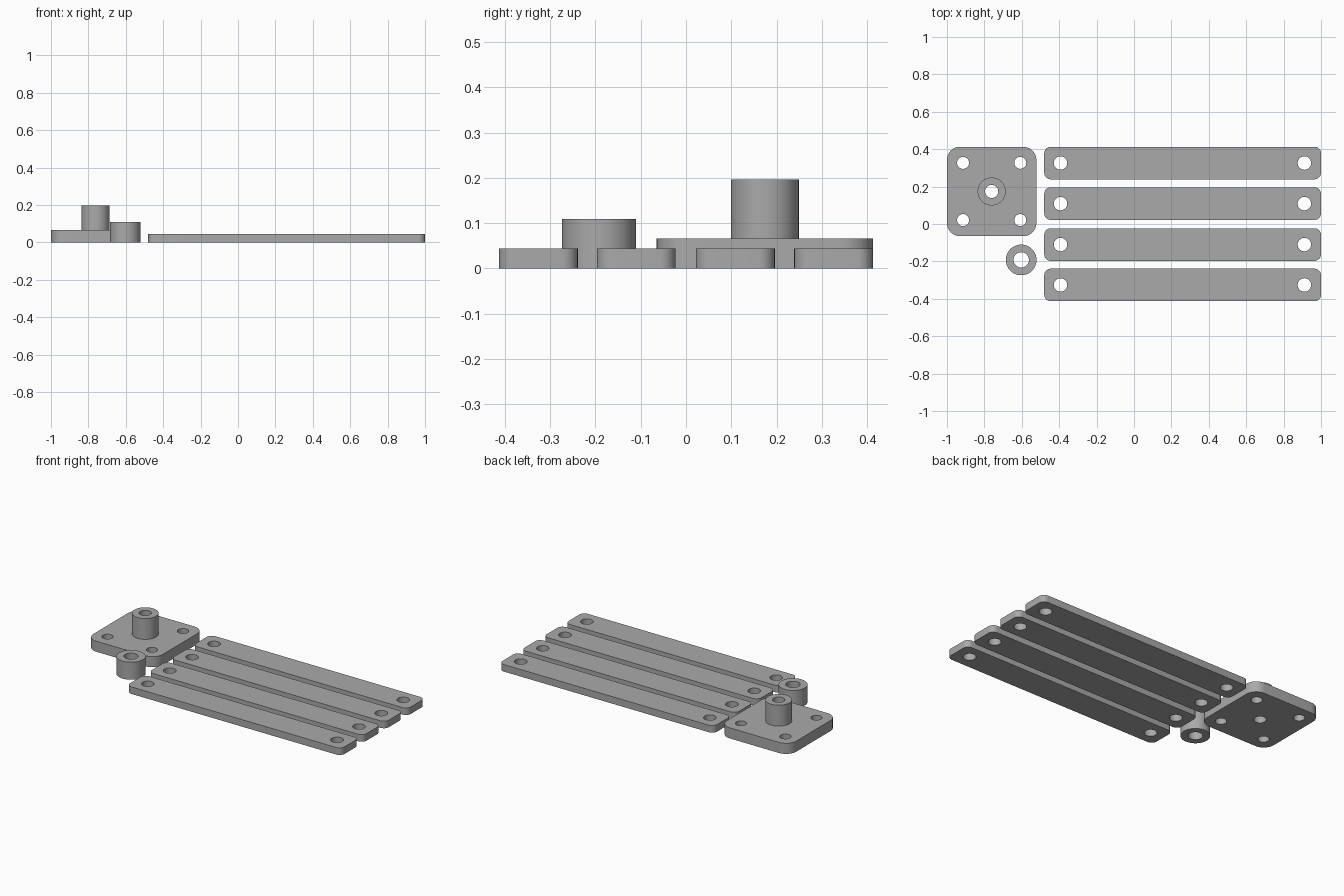
import bpy, bmesh, math
from mathutils import Vector

if "Cube" in bpy.data.objects:
    bpy.data.objects.remove(bpy.data.objects["Cube"])

grey = bpy.data.materials.new("plain_grey")
grey.diffuse_color = (0.4, 0.4, 0.4, 1)
grey.use_nodes = True
grey.node_tree.nodes["Principled BSDF"].inputs["Base Color"].default_value = grey.diffuse_color


def circle(x, y, r, n=48):
    return [(x + r * math.cos(2 * math.pi * i / n),
             y + r * math.sin(2 * math.pi * i / n)) for i in range(n)]


def rounded_rect(x, y, w, d, r, n=10):
    pts = []
    for k, (sx, sy) in enumerate([(1, 1), (-1, 1), (-1, -1), (1, -1)]):
        for i in range(n + 1):
            a = math.pi / 2 * (k + i / n)
            pts.append((x + sx * (w / 2 - r) + r * math.cos(a),
                        y + sy * (d / 2 - r) + r * math.sin(a)))
    return pts


def extrude_profile(name, outline, holes, z0, z1):
    """Fill an outline with holes and extrude it from z0 to z1."""
    bm = bmesh.new()
    edges = []
    for loop in [outline] + holes:
        vs = [bm.verts.new((x, y, z0)) for x, y in loop]
        edges += [bm.edges.new((vs[i - 1], vs[i])) for i in range(len(vs))]
    bmesh.ops.triangle_fill(bm, edges=edges, use_beauty=True, normal=(0, 0, 1))
    ext = bmesh.ops.extrude_face_region(bm, geom=bm.faces[:], use_keep_orig=True)
    top = [g for g in ext["geom"] if isinstance(g, bmesh.types.BMVert)]
    bmesh.ops.translate(bm, verts=top, vec=Vector((0, 0, z1 - z0)))
    bmesh.ops.recalc_face_normals(bm, faces=bm.faces[:])
    mesh = bpy.data.meshes.new(name)
    bm.to_mesh(mesh)
    bm.free()
    mesh.materials.append(grey)
    ob = bpy.data.objects.new(name, mesh)
    bpy.context.collection.objects.link(ob)
    bpy.ops.object.select_all(action='DESELECT')
    ob.select_set(True)
    bpy.context.view_layer.objects.active = ob
    bpy.ops.object.shade_smooth_by_angle(angle=math.radians(30))
    return ob


# Four long link bars with a hole at each end
for i, y in enumerate((-0.326, -0.11, 0.109, 0.326)):
    extrude_profile(f"link_bar_{i + 1}",
                    rounded_rect(0.26, y, 1.48, 0.174, 0.035),
                    [circle(x, y, 0.036) for x in (-0.393, 0.911)], 0, 0.044)

# Square base plate with four corner holes and a centre bore
px, py = -0.761, 0.174
corners = [circle(px + sx * 0.153, py + sy * 0.153, 0.032)
           for sx in (-1, 1) for sy in (-1, 1)]
extrude_profile("base_plate", rounded_rect(px, py, 0.478, 0.478, 0.07),
                corners + [circle(px, py, 0.035)], 0, 0.066)

# Hollow post standing on the plate
extrude_profile("post", circle(px, py, 0.075), [circle(px, py, 0.035)], 0.066, 0.196)

# Loose spacer ring
extrude_profile("spacer", circle(-0.603, -0.192, 0.082),
                [circle(-0.603, -0.192, 0.041)], 0, 0.109)
